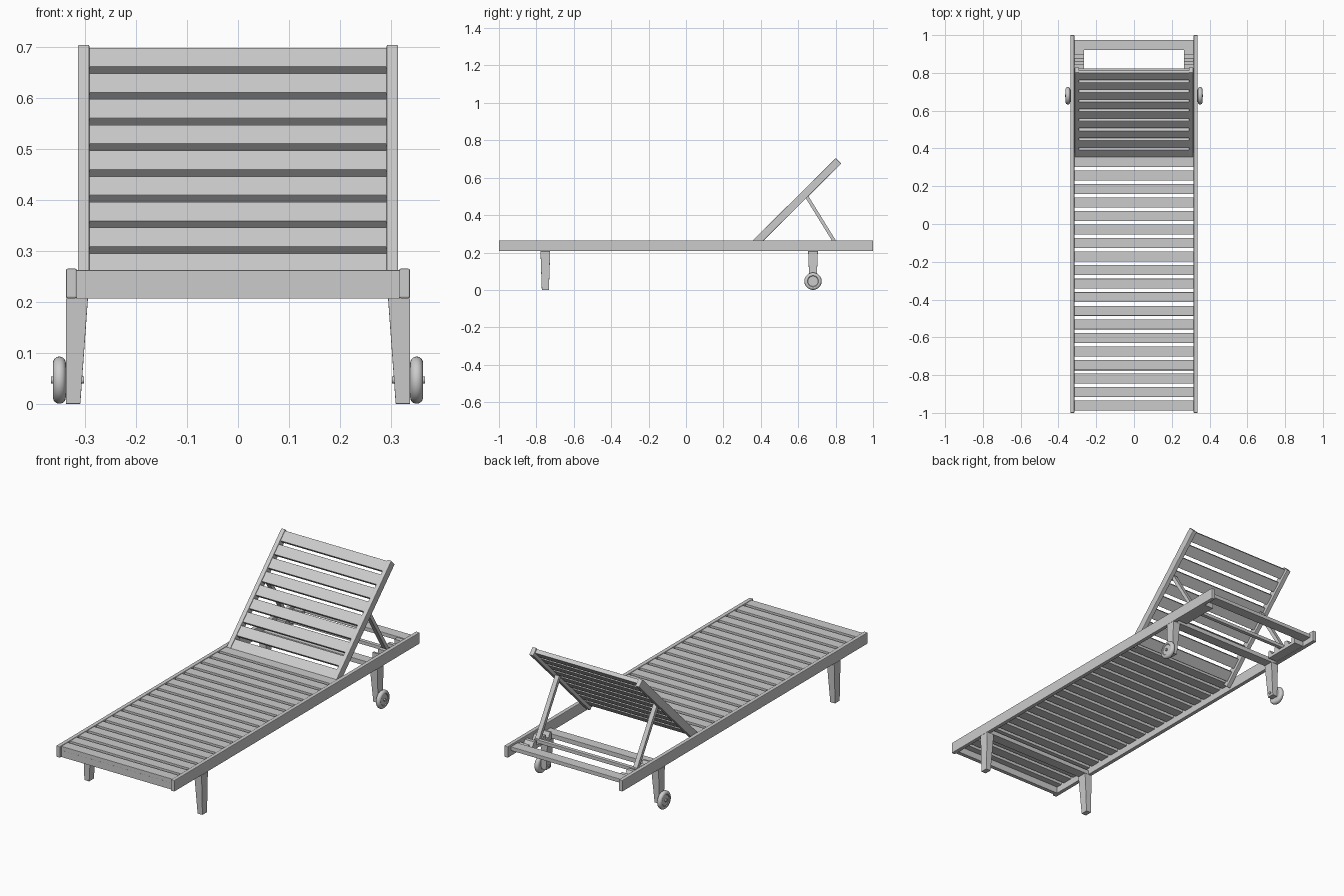
import bpy, bmesh, math
from mathutils import Vector, Matrix

if "Cube" in bpy.data.objects:
    bpy.data.objects.remove(bpy.data.objects["Cube"])


def finish(name, bm, bevel=0.0):
    bmesh.ops.recalc_face_normals(bm, faces=bm.faces)
    me = bpy.data.meshes.new(name)
    bm.to_mesh(me)
    bm.free()
    ob = bpy.data.objects.new(name, me)
    bpy.context.collection.objects.link(ob)
    if bevel:
        m = ob.modifiers.new("soft_edges", 'BEVEL')
        m.width, m.segments = bevel, 2
    return ob


def box(name, x, y, z, bevel=0.0, matrix=None):
    bm = bmesh.new()
    bmesh.ops.create_cube(bm, size=1)
    for v in bm.verts:
        v.co = Vector(((x[0] + x[1]) / 2 + v.co.x * (x[1] - x[0]),
                       (y[0] + y[1]) / 2 + v.co.y * (y[1] - y[0]),
                       (z[0] + z[1]) / 2 + v.co.z * (z[1] - z[0])))
    if matrix:
        bm.transform(matrix)
    return finish(name, bm, bevel)


def extrude_x(name, profile, x0, x1):
    # closed (y, z) outline pushed along x
    bm = bmesh.new()
    f = bm.faces.new([bm.verts.new((x0, y, z)) for y, z in profile])
    r = bmesh.ops.extrude_face_region(bm, geom=[f])
    bmesh.ops.translate(bm, vec=(x1 - x0, 0, 0),
                        verts=[g for g in r['geom'] if isinstance(g, bmesh.types.BMVert)])
    return finish(name, bm)


def leg(name, s, y, z0):
    # tapered leg, outer side straight
    bm = bmesh.new()
    bmesh.ops.create_cube(bm, size=1)
    for v in bm.verts:
        top = v.co.z > 0
        inner = 0.294 if top else 0.309
        hy = 0.026 if top else 0.019
        v.co = Vector((s * (0.337 if v.co.x > 0 else inner),
                       y + hy * (1 if v.co.y > 0 else -1), 0.207 if top else z0))
    return finish(name, bm, 0.001)


def lathe_x(name, profile, centre, s, steps=40):
    # (x, radius) outline spun about the x axis
    bm = bmesh.new()
    vs = [bm.verts.new((x, 0, r)) for x, r in profile]
    es = [bm.edges.new((vs[i], vs[i + 1])) for i in range(len(vs) - 1)]
    bmesh.ops.spin(bm, geom=vs + es, axis=(1, 0, 0), cent=(0, 0, 0),
                   angle=math.tau, steps=steps)
    bmesh.ops.remove_doubles(bm, verts=bm.verts, dist=1e-5)
    bm.transform(Matrix.Translation(centre) @ Matrix.Diagonal((s, 1, 1, 1)))
    ob = finish(name, bm)
    bpy.context.view_layer.objects.active = ob
    ob.select_set(True)
    bpy.ops.object.shade_smooth_by_angle(angle=math.radians(35))
    ob.select_set(False)
    return ob


PITCH, WIDTH = 0.0716, 0.053

# bed frame
for s, side in ((-1, "left"), (1, "right")):
    box(f"side_rail_{side}", sorted((s * 0.316, s * 0.337)), (-1, 1), (0.207, 0.265), 0.003)
box("front_board", (-0.317, 0.317), (-0.987, -0.967), (0.207, 0.2415))
box("rear_board", (-0.317, 0.317), (0.92, 0.975), (0.235, 0.255), 0.002)

# seat slats
for i in range(19):
    y = -0.987 + i * PITCH
    box(f"seat_slat_{i + 1}", (-0.317, 0.317), (y, y + WIDTH), (0.241, 0.262), 0.001)

# backrest, built flat along local y then tilted
TILT = Matrix.Translation((0, 0.357, 0.265)) @ Matrix.Rotation(math.radians(44.7), 4, 'X')
for s, side in ((-1, "left"), (1, "right")):
    box(f"backrest_stile_{side}", sorted((s * 0.291, s * 0.314)), (-0.03, 0.625),
        (-0.041, 0), 0.003, TILT)
for i in range(9):
    y = -0.007 + i * PITCH
    box(f"backrest_slat_{i + 1}", (-0.292, 0.292), (y, y + WIDTH), (-0.024, -0.003),
        0.001, TILT)

# legs and cross bars
for s, side in ((-1, "left"), (1, "right")):
    leg(f"front_leg_{side}", s, -0.752, 0.0)
    leg(f"rear_leg_{side}", s, 0.679, 0.03)
for y, n in ((-0.752, "front"), (0.679, "rear")):
    box(f"{n}_cross_bar", (-0.317, 0.317), (y - 0.026, y + 0.026), (0.207, 0.23), 0.001)

# wheels with rounded tyres, hubs and axles
tyre = [(0.340, 0.0), (0.340, 0.027), (0.338, 0.030)]
tyre += [(0.350 - 0.0125 * math.cos(a), 0.034 + 0.0122 * math.sin(a))
         for a in [math.pi * k / 12 for k in range(13)]]
tyre += [(0.362, 0.030), (0.359, 0.027), (0.359, 0.0)]
axle = [(0.302, 0.0), (0.302, 0.007), (0.366, 0.007), (0.366, 0.0)]
for s, side in ((-1, "left"), (1, "right")):
    lathe_x(f"wheel_{side}", tyre, (0, 0.679, 0.0465), s)
    lathe_x(f"axle_{side}", axle, (0, 0.679, 0.0465), s, 20)

# backrest props, foot bar and notched racks
p0, p1 = Vector((0, 0.642, 0.505)), Vector((0, 0.808, 0.236))
d = (p1 - p0).normalized()
n = Vector((0, -d.z, d.y)) * 0.009
rack = [(0.72, 0.21), (0.92, 0.21), (0.92, 0.25), (0.897, 0.25), (0.897, 0.226),
        (0.875, 0.226), (0.86, 0.25), (0.842, 0.25), (0.842, 0.226), (0.8, 0.226),
        (0.785, 0.25), (0.765, 0.25), (0.765, 0.226), (0.743, 0.226), (0.73, 0.25), (0.72, 0.25)]
for s, side in ((-1, "left"), (1, "right")):
    quad = [(v.y, v.z) for v in (p0 + n, p1 + n, p1 - n, p0 - n)]
    extrude_x(f"prop_{side}", quad, s * 0.268, s * 0.291)
    extrude_x(f"rack_{side}", rack, s * 0.264, s * 0.317)
box("prop_foot_bar", (-0.291, 0.291), (0.803, 0.823), (0.227, 0.245), 0.002)
